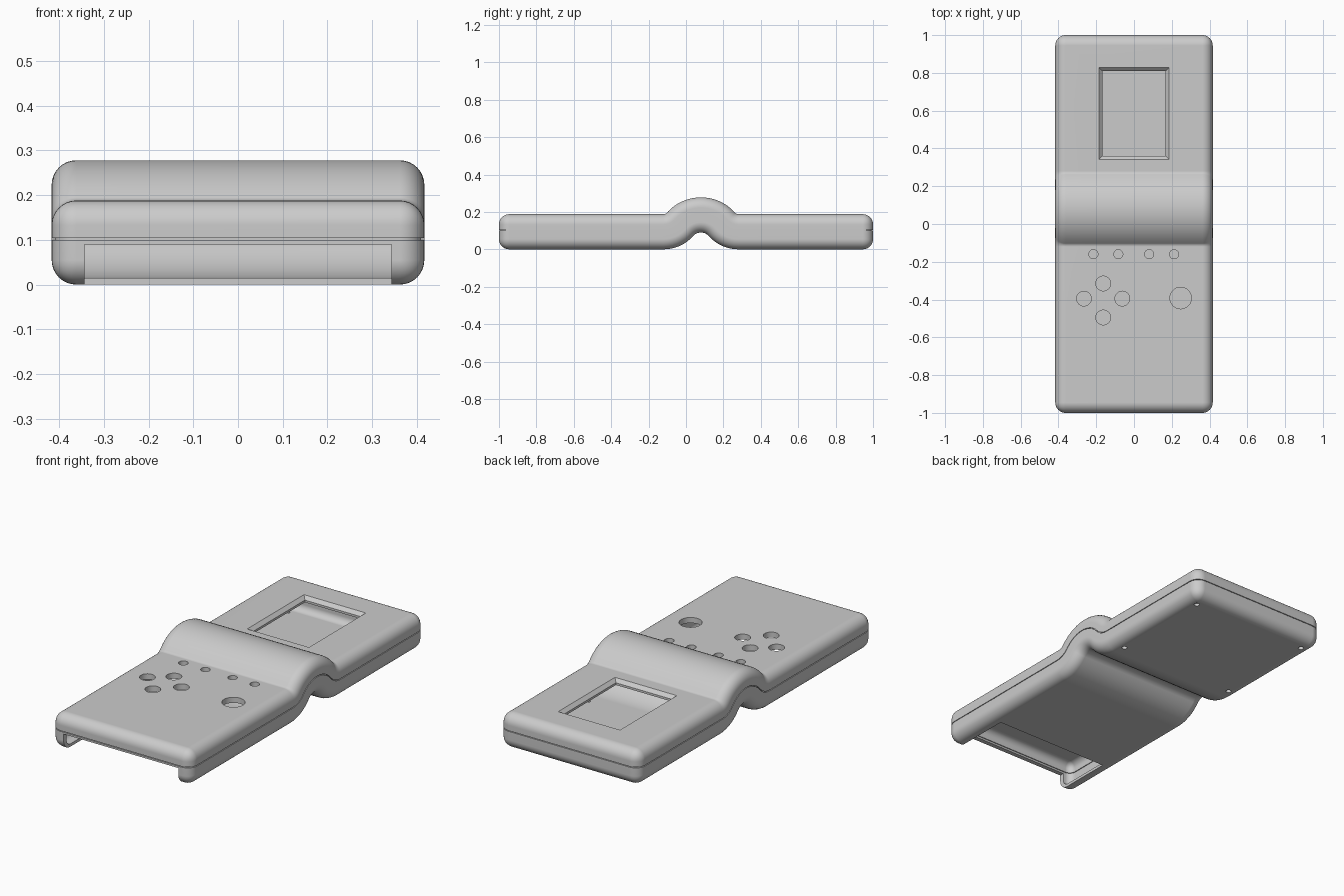
import bpy, bmesh, math
from mathutils import Matrix, Vector

if "Cube" in bpy.data.objects:
    bpy.data.objects.remove(bpy.data.objects["Cube"])

HALF_X, TOP, SEAM = 0.417, 0.188, 0.102
# Arched middle: a small fillet at each foot and a larger arc on the crown
CENTRE, HALF_ARCH, RISE, FOOT_R = 0.08, 0.2, 0.09, 0.11
SUM_R = (HALF_ARCH ** 2 + RISE ** 2) / (2 * RISE)
CROWN_R = SUM_R - FOOT_R
ANGLE = math.asin(HALF_ARCH / SUM_R)
ARC_LEN = 2 * SUM_R * ANGLE
START = CENTRE - HALF_ARCH
EXTRA = ARC_LEN - 2 * HALF_ARCH      # extra flat length used up by the arch

grey = bpy.data.materials.new("light grey plastic")
grey.use_nodes = True
colour = (0.6, 0.6, 0.6, 1)
grey.diffuse_color = colour
grey.node_tree.nodes["Principled BSDF"].inputs["Base Color"].default_value = colour


def make_object(name, bm):
    bmesh.ops.recalc_face_normals(bm, faces=bm.faces[:])
    mesh = bpy.data.meshes.new(name)
    bm.to_mesh(mesh)
    bm.free()
    obj = bpy.data.objects.new(name, mesh)
    bpy.context.collection.objects.link(obj)
    return obj


def box(name, low, high, radius=0, keep=None):
    """Box between two corners, optionally rounded and trimmed to a height range."""
    low, high = Vector(low), Vector(high)
    bm = bmesh.new()
    bmesh.ops.create_cube(bm, size=1)
    bmesh.ops.scale(bm, vec=high - low, verts=bm.verts)
    bmesh.ops.translate(bm, vec=(low + high) / 2, verts=bm.verts)
    if radius:
        bmesh.ops.bevel(bm, geom=bm.edges[:], offset=radius, segments=8,
                        profile=0.5, affect='EDGES')
    for height, direction in zip(keep or (), (-1, 1)):
        bmesh.ops.bisect_plane(bm, geom=bm.verts[:] + bm.edges[:] + bm.faces[:],
                               plane_co=(0, 0, height), plane_no=(0, 0, direction),
                               clear_outer=True)
        rim = [e for e in bm.edges if e.is_boundary]
        if rim:
            bmesh.ops.holes_fill(bm, edges=rim, sides=0)
    return make_object(name, bm)


def case(name, inset, radius, bottom, top, keep=None):
    return box(name, (-HALF_X + inset, -1 + inset, bottom),
               (HALF_X - inset, 1 + EXTRA - inset, top), radius, keep)


def hole(x, y, radius, z, depth=0.1):
    bm = bmesh.new()
    bmesh.ops.create_cone(bm, cap_ends=True, segments=32, radius1=radius, radius2=radius,
                          depth=depth, matrix=Matrix.Translation((x, y, z)))
    return make_object("hole_cutter", bm)


def window_bevel(x, y0, y1, slope):
    """Tapered cutter whose lower face is the smaller one."""
    cutter = box("window_cutter", (-x, y0, TOP - slope), (x, y1, TOP + slope))
    for v in cutter.data.vertices:
        if v.co.z > TOP:
            v.co.x += math.copysign(2 * slope, v.co.x)
            v.co.y += math.copysign(2 * slope, v.co.y - (y0 + y1) / 2)
    return cutter


def bend(co):
    """Carry a point of the straight case onto the arched path."""
    u, v = co.y - START, co.z - SEAM
    if u <= 0:
        return co
    if u >= ARC_LEN:
        return Vector((co.x, co.y - EXTRA, co.z))
    t = min(u, ARC_LEN - u)
    if t < FOOT_R * ANGLE:
        a = t / FOOT_R
        y, z = START + FOOT_R * math.sin(a), FOOT_R * (1 - math.cos(a))
    else:
        a = (ARC_LEN / 2 - t) / CROWN_R
        y, z = CENTRE - CROWN_R * math.sin(a), RISE - CROWN_R * (1 - math.cos(a))
    y -= v * math.sin(a)
    z += v * math.cos(a) + SEAM
    return Vector((co.x, y if u < ARC_LEN / 2 else 2 * CENTRE - y, z))


def finish(obj, cutters):
    """Cut the straight part, slice it across the arch, then bend and shade it."""
    for cutter in cutters:
        cutter.hide_render = True
        mod = obj.modifiers.new("cut", 'BOOLEAN')
        mod.operation, mod.solver, mod.object = 'DIFFERENCE', 'EXACT', cutter
    bpy.context.view_layer.update()
    graph = bpy.context.evaluated_depsgraph_get()
    bm = bmesh.new()
    bm.from_mesh(obj.evaluated_get(graph).to_mesh())
    obj.modifiers.clear()
    for cutter in cutters:
        bpy.data.objects.remove(cutter)
    slices = 32
    for i in range(slices + 1):
        bmesh.ops.bisect_plane(bm, geom=bm.verts[:] + bm.edges[:] + bm.faces[:],
                               plane_co=(0, START + ARC_LEN * i / slices, 0),
                               plane_no=(0, 1, 0))
    for v in bm.verts:
        v.co = bend(v.co.copy())
    bm.to_mesh(obj.data)
    bm.free()
    obj.data.materials.clear()
    obj.data.materials.append(grey)
    for other in bpy.context.selected_objects:
        other.select_set(False)
    obj.select_set(True)
    bpy.context.view_layer.objects.active = obj
    bpy.ops.object.shade_smooth_by_angle(angle=math.radians(30))
    weighted = obj.modifiers.new("weighted normals", 'WEIGHTED_NORMAL')
    weighted.keep_sharp = True


def hollow():
    return case("hollow_cutter", 0.025, 0.035, 0.015, TOP - 0.03)


# Upper shell with screen window and button holes
small = [(x, -0.16, 0.024) for x in (-0.215, -0.083, 0.08, 0.212)]
pad = [(-0.163, -0.315, 0.039), (-0.163, -0.495, 0.039),
       (-0.265, -0.395, 0.039), (-0.062, -0.395, 0.039)]
action = [(0.247, -0.392, 0.057)]
upper_cuts = [hollow()]
upper_cuts += [hole(x, y, r, TOP) for x, y, r in small + pad + action]
y0, y1 = 0.36 + EXTRA, 0.81 + EXTRA
upper_cuts.append(window_bevel(0.167, y0, y1, 0.018))
upper_cuts.append(box("window_cutter", (-0.167, y0, 0.13), (0.167, y1, 0.25)))
finish(case("upper_shell", 0, 0.055, 0, TOP, (SEAM + 0.002, 1)), upper_cuts)

# Lower shell with open battery bay and screw holes
lower_cuts = [hollow(), box("bay_cutter", (-0.343, -1.2, -0.1), (0.343, -0.66, 0.09))]
lower_cuts += [hole(x, y + EXTRA, 0.014, 0) for x in (-0.35, 0.35) for y in (0.34, 0.92)]
finish(case("lower_shell", 0, 0.055, 0, TOP, (-1, SEAM - 0.002)), lower_cuts)

# Recessed lip that closes the seam between the shells
finish(case("seam_lip", 0.007, 0.05, 0.005, TOP - 0.005, (SEAM - 0.008, SEAM + 0.008)),
       [case("lip_cutter", 0.02, 0.04, 0.01, TOP - 0.01)])
